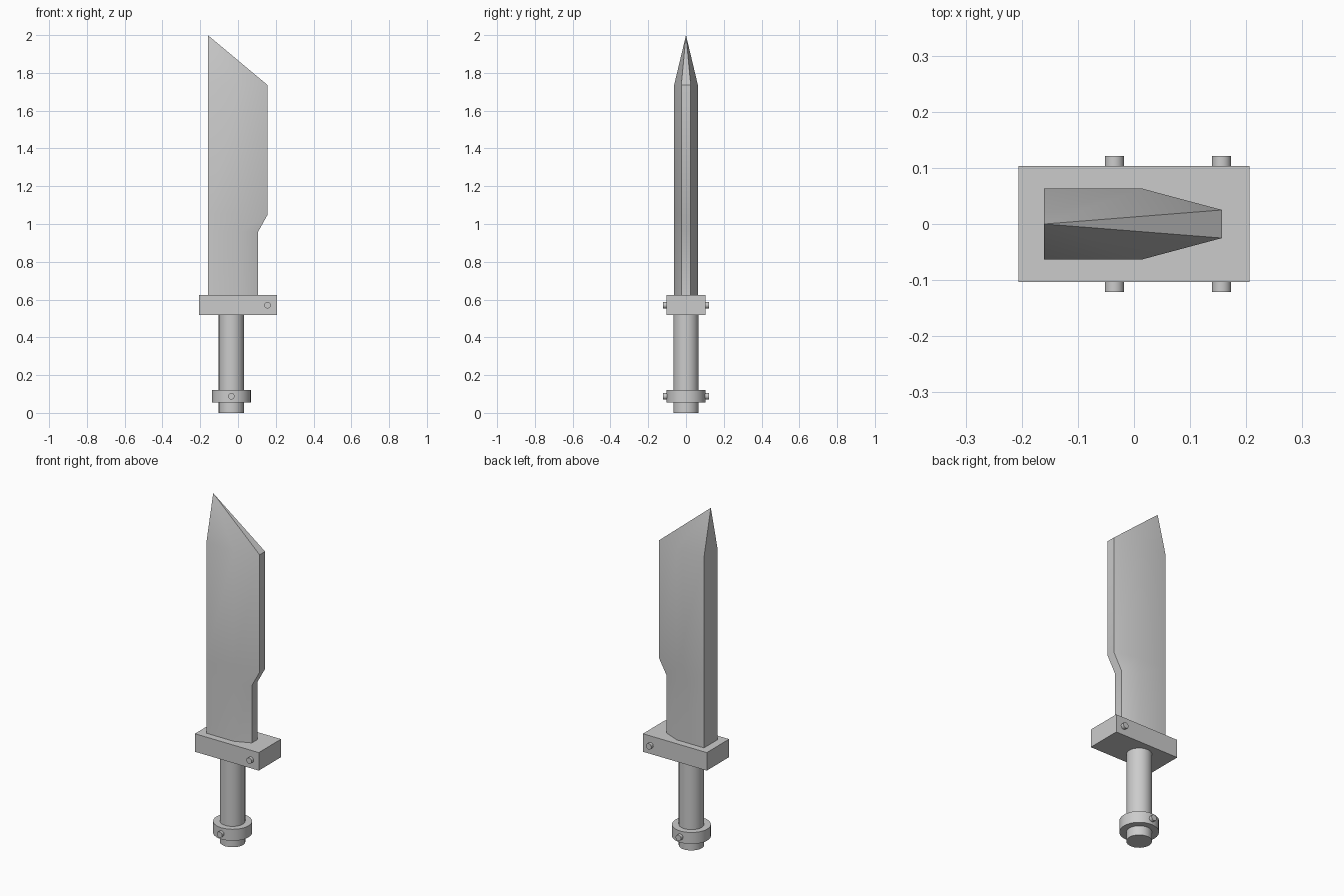
import bpy
import bmesh
from math import radians

cube = bpy.data.objects.get("Cube")
if cube:
    bpy.data.objects.remove(cube, do_unlink=True)

GREY = (0.6, 0.6, 0.6, 1)
steel = bpy.data.materials.new("plain_grey")
steel.use_nodes = True
steel.diffuse_color = GREY
steel.node_tree.nodes["Principled BSDF"].inputs["Base Color"].default_value = GREY


def finish(obj, name):
    obj.name = name
    obj.data.materials.append(steel)
    bpy.ops.object.select_all(action='DESELECT')
    obj.select_set(True)
    bpy.context.view_layer.objects.active = obj
    bpy.ops.object.shade_smooth_by_angle(angle=radians(30))


def cylinder(name, x, z, radius, depth, sides, lying=False):
    bpy.ops.mesh.primitive_cylinder_add(
        vertices=sides, radius=radius, depth=depth, location=(x, 0, z),
        rotation=(radians(90) if lying else 0, 0, 0))
    finish(bpy.context.object, name)


# Blade: stacked sections with a thick spine, a shallow crease and a thin edge
SPINE, CREASE, THICK, THIN = -0.16, 0.015, 0.063, 0.025
bm = bmesh.new()
rings = []
for z, edge in ((0.62, 0.107), (0.96, 0.107), (1.05, 0.157), (1.735, 0.157)):
    half = [(SPINE, THICK), (CREASE, THICK), (edge, THIN)]
    outline = [(x, -y) for x, y in half] + half[::-1]
    rings.append([bm.verts.new((x, y, z)) for x, y in outline])
for low, high in zip(rings, rings[1:]):
    for i in range(6):
        j = (i + 1) % 6
        bm.faces.new((low[i], low[j], high[j], high[i]))
bm.faces.new(rings[0][::-1])

# Slanted point rising to the spine
tip = bm.verts.new((SPINE, 0, 2.0))
for i in range(6):
    bm.faces.new((rings[-1][i], rings[-1][(i + 1) % 6], tip))
bmesh.ops.recalc_face_normals(bm, faces=bm.faces)
mesh = bpy.data.meshes.new("blade")
bm.to_mesh(mesh)
bm.free()
blade = bpy.data.objects.new("blade", mesh)
bpy.context.collection.objects.link(blade)
finish(blade, "blade")

# Guard block
bpy.ops.mesh.primitive_cube_add(size=1, location=(0, 0, 0.572))
guard = bpy.context.object
guard.scale = (0.412, 0.206, 0.105)
bpy.ops.object.transform_apply(location=False, rotation=False, scale=True)
finish(guard, "guard")

# Grip, pommel collar and the pins through guard and collar
GRIP_X = -0.035
cylinder("grip", GRIP_X, 0.265, 0.067, 0.53, 32)
cylinder("pommel_collar", GRIP_X, 0.088, 0.103, 0.067, 32)
cylinder("guard_pin", 0.156, 0.57, 0.017, 0.242, 32, lying=True)
cylinder("collar_pin", GRIP_X, 0.088, 0.017, 0.242, 32, lying=True)
